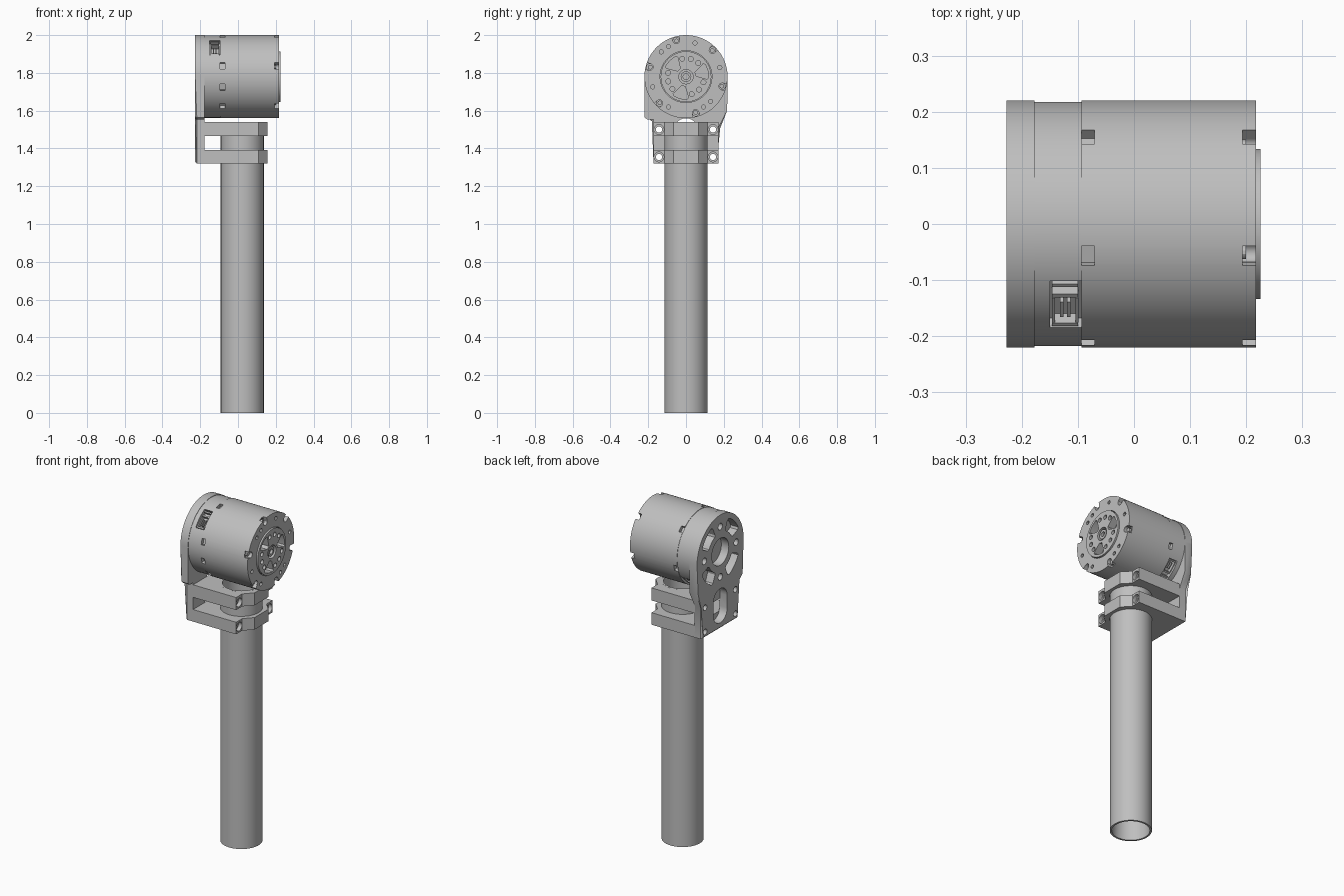
import bpy, bmesh
from math import cos, sin, radians, pi

cube = bpy.data.objects.get("Cube")
if cube:
    bpy.data.objects.remove(cube)

metal = bpy.data.materials.new("plain grey metal")
metal.use_nodes = True
GREY = (0.52, 0.52, 0.52, 1)
metal.diffuse_color = GREY
metal.node_tree.nodes["Principled BSDF"].inputs["Base Color"].default_value = GREY

MZ = 1.78            # height of the motor axis
R = 0.22             # motor radius
TUBE_X = 0.0225      # tube axis
LUGS = [45 + 60 * k for k in range(6)]


def circle(r, u=0, v=0, n=24):
    return [(u + r * cos(2 * pi * i / n), v + r * sin(2 * pi * i / n)) for i in range(n)]


def around(pts, angle):
    """Place (radial, tangential) points around the motor axis."""
    a = radians(angle)
    return [(r * cos(a) - t * sin(a), MZ + r * sin(a) + t * cos(a)) for r, t in pts]


def hole(angle, dist, r, n=16):
    return around(circle(r, dist, 0, n), angle)


def block(angle, r0, r1, half, shift=0):
    return around([(r0, shift - half), (r1, shift - half), (r1, shift + half), (r0, shift + half)], angle)


def sector(angle, r0, r1, half, n=6):
    """Ring segment with clipped corners."""
    c = 0.15 * (r1 - r0)
    angs = [radians(-half + 2 * half * i / n) for i in range(n + 1)]
    outer = [(r1 * cos(a * 0.85), r1 * sin(a * 0.85)) for a in angs]
    inner = [(r0 * cos(a * 0.85), r0 * sin(a * 0.85)) for a in reversed(angs)]
    side = [((r1 - c), 1), ((r0 + c), 1), ((r0 + c), -1), ((r1 - c), -1)]
    side = [(r * cos(radians(half)), s * r * sin(radians(half))) for r, s in side]
    return around(outer + side[:2] + inner + side[2:], angle)


def prism(name, parts, axis="x", bevel=0):
    """Extrude each (outline, low, high) along the axis into one object."""
    bm = bmesh.new()
    for pts, lo, hi in parts:
        ends = []
        for d in (lo, hi):
            ends.append([bm.verts.new((d, u, v) if axis == "x" else (u, v, d)) for u, v in pts])
        a, b = ends
        low_face = bm.faces.new(a)
        bm.faces.new(list(reversed(b)))
        for i in range(len(a)):
            j = (i + 1) % len(a)
            bm.faces.new((a[j], a[i], b[i], b[j]))
        if bevel:
            bmesh.ops.bevel(bm, geom=list(low_face.edges), offset=bevel, segments=1, affect="EDGES")
    bmesh.ops.recalc_face_normals(bm, faces=bm.faces)
    mesh = bpy.data.meshes.new(name)
    bm.to_mesh(mesh)
    bm.free()
    mesh.materials.append(metal)
    obj = bpy.data.objects.new(name, mesh)
    bpy.context.collection.objects.link(obj)
    return obj


def activate(obj):
    bpy.ops.object.select_all(action="DESELECT")
    obj.select_set(True)
    bpy.context.view_layer.objects.active = obj


def cut(obj, parts, axis="x"):
    cutter = prism("cutter", parts, axis)
    cutter.hide_render = True
    mod = obj.modifiers.new("cut", "BOOLEAN")
    mod.operation, mod.solver, mod.object = "DIFFERENCE", "EXACT", cutter
    activate(obj)
    bpy.ops.object.modifier_apply(modifier=mod.name)
    bpy.data.objects.remove(cutter)


def finish(obj):
    activate(obj)
    bpy.ops.object.shade_smooth_by_angle(angle=radians(30))


# Tube: long hollow pole
tube = prism("tube", [(circle(0.114, TUBE_X, 0, 64), 0, 1.54)], "z")
cut(tube, [(circle(0.103, TUBE_X, 0, 64), -0.1, 1.7)], "z")
finish(tube)

# Clamps: two arms with bolt ears and a faceted nose around the tube
half = [(-0.18, 0.172), (0.108, 0.172), (0.108, 0.115), (0.155, 0.065)]
clamp_outline = half + [(x, -y) for x, y in reversed(half)]
BOLTS = [(s * 0.143, z) for s in (-1, 1) for z in (1.355, 1.5)]
for name, z0, z1 in (("lower_clamp", 1.32, 1.392), ("upper_clamp", 1.465, 1.54)):
    clamp = prism(name, [(clamp_outline, z0, z1)], "z")
    cut(clamp, [(circle(0.1145, TUBE_X, 0, 64), 1, 1.8)], "z")
    bolts = [b for b in BOLTS if z0 < b[1] < z1]
    cut(clamp, [(circle(0.017, *b), -0.3, 0.3) for b in bolts])
    cut(clamp, [(circle(0.026, *b), 0.085, 0.3) for b in bolts])
    finish(clamp)

# Bracket plate: round head, lower tab and weight-saving windows
head = [(R * cos(pi * i / 48), MZ + R * sin(pi * i / 48)) for i in range(49)]
tab = [(-R, 1.565), (-0.205, 1.553), (-0.172, 1.553), (-0.172, 1.32),
       (0.172, 1.32), (0.172, 1.51), (0.218, 1.6)]
plate = prism("bracket_plate", [(head + tab, -0.227, -0.177)], bevel=0.009)
stadium = [(0.065 * cos(radians(a)), z + 0.065 * sin(radians(a)))
           for z, start in ((1.495, 0), (1.42, 180)) for a in range(start, start + 181, 15)]
windows = [circle(0.08, 0, MZ, 48), stadium]
windows += [sector(a, 0.118, 0.188, 22) for a in (45, 135, 225, 315)]
windows += [hole(a, 0.15, 0.02) for a in (0, 90, 180, 270)]
windows += [circle(0.017, *b) for b in BOLTS]
cut(plate, [(w, -0.3, -0.1) for w in windows])
finish(plate)

# Rear housing with a connector pocket on opposite sides
housing = prism("rear_housing", [(circle(0.2175, 0, MZ, 96), -0.178, -0.094)])
SOCKETS = (133, 313)
cut(housing, [(block(a, 0.185, 0.26, 0.057), -0.15, -0.09) for a in SOCKETS])
finish(housing)
for side, a in zip(("front", "back"), SOCKETS):
    walls = [(block(a, 0.18, 0.209, 0.004, s), -0.146, -0.1) for s in (-0.045, -0.02, 0.05)]
    walls += [(block(a, 0.18, 0.209, 0.03, 0.015), x, x + 0.005) for x in (-0.146, -0.104)]
    pins = [(block(a, 0.18, 0.204, 0.018, 0.018), x, x + 0.006) for x in (-0.132, -0.119)]
    prism(side + "_connector", walls + pins)

# Motor case: rim notches, side slots, face holes and a recess for the hub
case = prism("motor_case", [(circle(R, 0, MZ, 96), -0.094, 0.217)])
cut(case, [(circle(0.137, 0, MZ, 64), 0.16, 0.3)])
details = [(block(a, 0.198, 0.26, 0.018), 0.193, 0.3) for a in LUGS]
details += [(block(a, 0.198, 0.26, 0.018), -0.12, -0.07) for a in LUGS + [195]]
details += [(hole(a, 0.185, 0.011, 12), 0.2, 0.3) for a in (15, 75, 120, 135, 197, 240, 300, 315)]
cut(case, details)
cut(case, [(hole(a, 0.198, 0.017), 0.18, 0.3) for a in LUGS])
finish(case)
screws = prism("rim_screws", [(hole(a, 0.196, 0.012, 12), 0.17, 0.2) for a in LUGS])
finish(screws)

# Output hub: three windows, nine screw holes and a bored centre
hub = prism("output_hub", [(circle(0.134, 0, MZ, 64), 0.15, 0.225)])
window = [(0.052, -0.01), (0.105, -0.042), (0.115, -0.036), (0.12, 0),
          (0.115, 0.036), (0.105, 0.042), (0.052, 0.01)]
recesses = [(around(window, a), 0.18, 0.3) for a in (15, 135, 255)]
recesses += [(hole(a + d, 0.097, 0.013), 0.195, 0.3) for a in (75, 195, 315) for d in (-27, 0, 27)]
recesses.append((circle(0.038, 0, MZ, 32), 0.2, 0.3))
cut(hub, recesses)
finish(hub)
boss = prism("hub_boss", [(circle(0.028, 0, MZ, 32), 0.19, 0.22)])
cut(boss, [(circle(0.015, 0, MZ), 0.205, 0.3)])
finish(boss)
